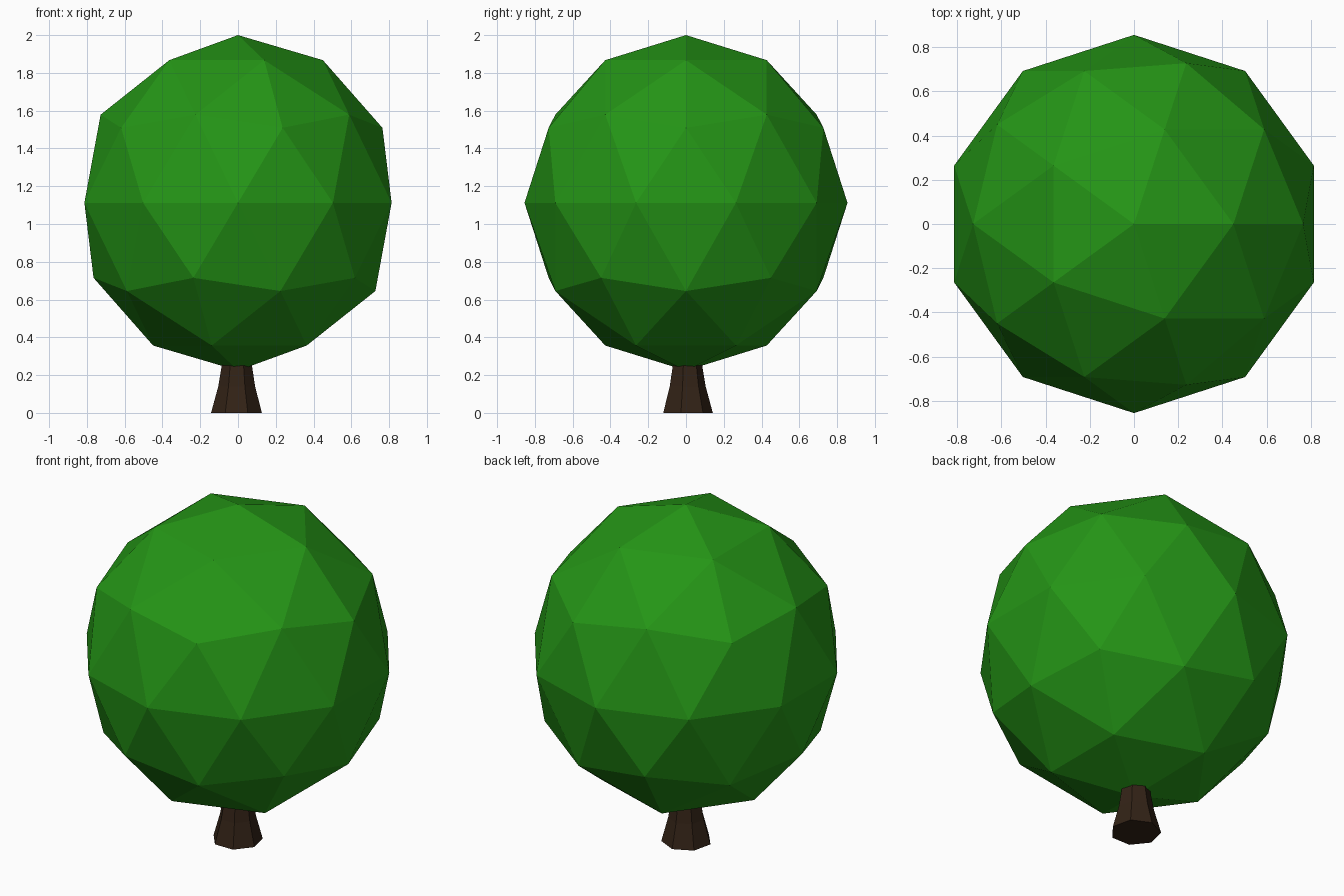
import bpy, bmesh, math

if "Cube" in bpy.data.objects:
    bpy.data.objects.remove(bpy.data.objects["Cube"])


def finish(name, bm, color):
    bmesh.ops.recalc_face_normals(bm, faces=bm.faces[:])
    mesh = bpy.data.meshes.new(name)
    bm.to_mesh(mesh)
    bm.free()
    mat = bpy.data.materials.new(name + "_color")
    mat.diffuse_color = (*color, 1)
    mat.use_nodes = True
    mat.node_tree.nodes["Principled BSDF"].inputs["Base Color"].default_value = mat.diffuse_color
    mesh.materials.append(mat)
    obj = bpy.data.objects.new(name, mesh)
    bpy.context.collection.objects.link(obj)
    return obj


# Foliage: low-poly icosphere, slightly stretched upwards
bm = bmesh.new()
bmesh.ops.create_icosphere(bm, subdivisions=2, radius=1)
bmesh.ops.scale(bm, vec=(0.855, 0.855, 0.888), verts=bm.verts[:])
bmesh.ops.translate(bm, vec=(0, 0, 1.112), verts=bm.verts[:])
finish("foliage", bm, (0.018, 0.30, 0.008))

# Trunk: flared seven-sided column, (z, radius, x offset, y offset) per ring
SIDES = 7
profile = [(0, 0.138, -0.008, 0.004), (0.14, 0.100, -0.007, 0.004),
           (0.25, 0.082, -0.006, 0.004), (0.40, 0.078, -0.005, 0.003)]
bm = bmesh.new()
rings = []
for z, r, ox, oy in profile:
    angles = [math.pi / 2 + math.tau * i / SIDES for i in range(SIDES)]
    rings.append([bm.verts.new((ox + r * math.cos(a), oy + r * math.sin(a), z)) for a in angles])
for low, high in zip(rings, rings[1:]):
    for i in range(SIDES):
        j = (i + 1) % SIDES
        bm.faces.new((low[i], low[j], high[j], high[i]))
bm.faces.new(rings[0])
bm.faces.new(rings[-1])
finish("trunk", bm, (0.032, 0.016, 0.008))
